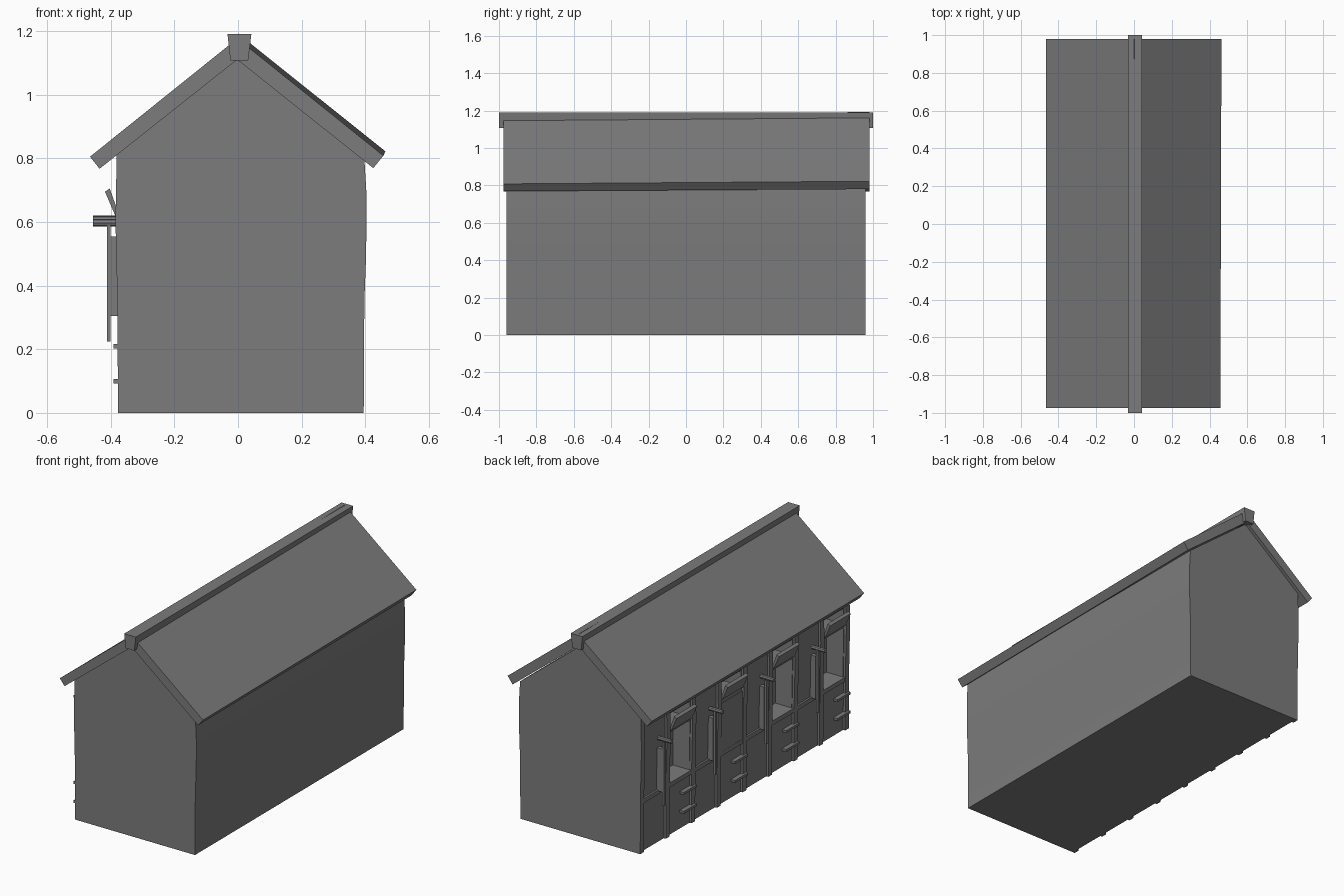
import bpy, bmesh, math

if "Cube" in bpy.data.objects:
    bpy.data.objects.remove(bpy.data.objects["Cube"])

# dark grey used on every part
grey = bpy.data.materials.new("dark_grey")
grey.diffuse_color = (.2, .2, .2, 1)
grey.use_nodes = True
grey.node_tree.nodes["Principled BSDF"].inputs["Base Color"].default_value = grey.diffuse_color


def loft(name, prof_a, prof_b, y0, y1):
    """Closed x/z profile stretched from y0 to y1."""
    bm = bmesh.new()
    a = [bm.verts.new((x, y0, z)) for x, z in prof_a]
    b = [bm.verts.new((x, y1, z)) for x, z in prof_b]
    bm.faces.new(a)
    bm.faces.new(b[::-1])
    n = len(a)
    for i in range(n):
        j = (i + 1) % n
        bm.faces.new((a[j], a[i], b[i], b[j]))
    bmesh.ops.recalc_face_normals(bm, faces=bm.faces[:])
    me = bpy.data.meshes.new(name)
    bm.to_mesh(me)
    bm.free()
    me.materials.append(grey)
    ob = bpy.data.objects.new(name, me)
    bpy.context.collection.objects.link(ob)
    return ob


def prism(name, prof, y0, y1):
    return loft(name, prof, prof, y0, y1)


def box(name, x0, x1, y0, y1, z0, z1):
    return prism(name, [(x0, z0), (x1, z0), (x1, z1), (x0, z1)], y0, y1)


# main body with softly bowed walls
left = [(-.364, 0), (-.366, .35), (-.371, .6), (-.37, .825)]
right = [(.397, .8), (.403, .7), (.404, .6), (.402, .48), (.397, .35), (.395, 0)]
body = prism("stable_body", left + [(0, 1.115)] + right, -.96, .96)
bpy.context.view_layer.objects.active = body
body.select_set(True)
bpy.ops.object.shade_smooth_by_angle(angle=math.radians(20))
body.select_set(False)

# roof slabs, slightly uneven from front to back
slab = [(0, 1.178), (-.465, .805), (-.435, .767), (0, 1.112)]
loft("roof_left", slab, slab, -.975, .98)
loft("roof_right",
     [(0, 1.175), (.457, .808), (.425, .769), (0, 1.108)],
     [(0, 1.192), (.463, .822), (.431, .78), (0, 1.122)], -.975, .98)
prism("ridge_beam", [(-.033, 1.19), (.042, 1.19), (.032, 1.108), (-.024, 1.108)], -1, 1)

# timber posts along the stall side
post = [(-.34, 0), (-.377, 0), (-.379, .35), (-.385, .6), (-.381, .82), (-.34, .82)]
posts = [.943 - i * .23575 for i in range(9)]
for y in posts:
    prism("wall_post", post, y - .017, y + .017)

# rails between the posts
box("middle_rail", -.377, -.35, -.95, .95, .285, .31)
box("top_rail", -.379, -.35, -.95, .95, .765, .79)


def opening(y0, y1, z0, z1):
    """Recess cut into the stall wall."""
    cutter = box("opening_cutter", -.6, -.26, y0, y1, z0, z1)
    cutter.hide_render = True
    cutter.display_type = 'WIRE'
    mod = body.modifiers.new("stall_opening", 'BOOLEAN')
    mod.operation = 'DIFFERENCE'
    mod.solver = 'EXACT'
    mod.object = cutter


rod_heights = (.608, .6, .607, .597)
for n, i in enumerate((1, 3, 5, 7)):
    hi, lo = posts[i] - .017, posts[i + 1] + .017
    # stall openings, the second one closed by its upper door
    if n == 1:
        box("closed_upper_door", -.376, -.36, lo, hi, .31, .59)
    else:
        opening(lo + .004, hi - .004, .31, .6)
    # transom opening with thin flap tilted outward
    opening(lo + .004, hi - .004, .62, .71)
    prism("tilted_flap", [(-.37, .612), (-.385, .618), (-.418, .695), (-.403, .705)],
          lo + .006, hi - .006)
    # strap hinges of the lower door
    for z in (.1, .21):
        box("strap_hinge", -.391, -.36, lo - .03, lo + .09, z - .007, z + .007)
    # projecting bracket with hanging bar beside the door
    yb = posts[i] + .075
    bpy.ops.mesh.primitive_cylinder_add(vertices=8, radius=.012, depth=.095,
                                        location=(-.4085, yb, rod_heights[n]),
                                        rotation=(0, math.pi / 2, 0))
    bpy.context.object.name = "bracket_rod"
    bpy.context.object.data.materials.append(grey)
    box("hanging_bar", -.412, -.4, yb - .008, yb + .008, .225, .595)
    box("bar_backing", -.4, -.36, yb - .012, yb + .012, .305, .555)
